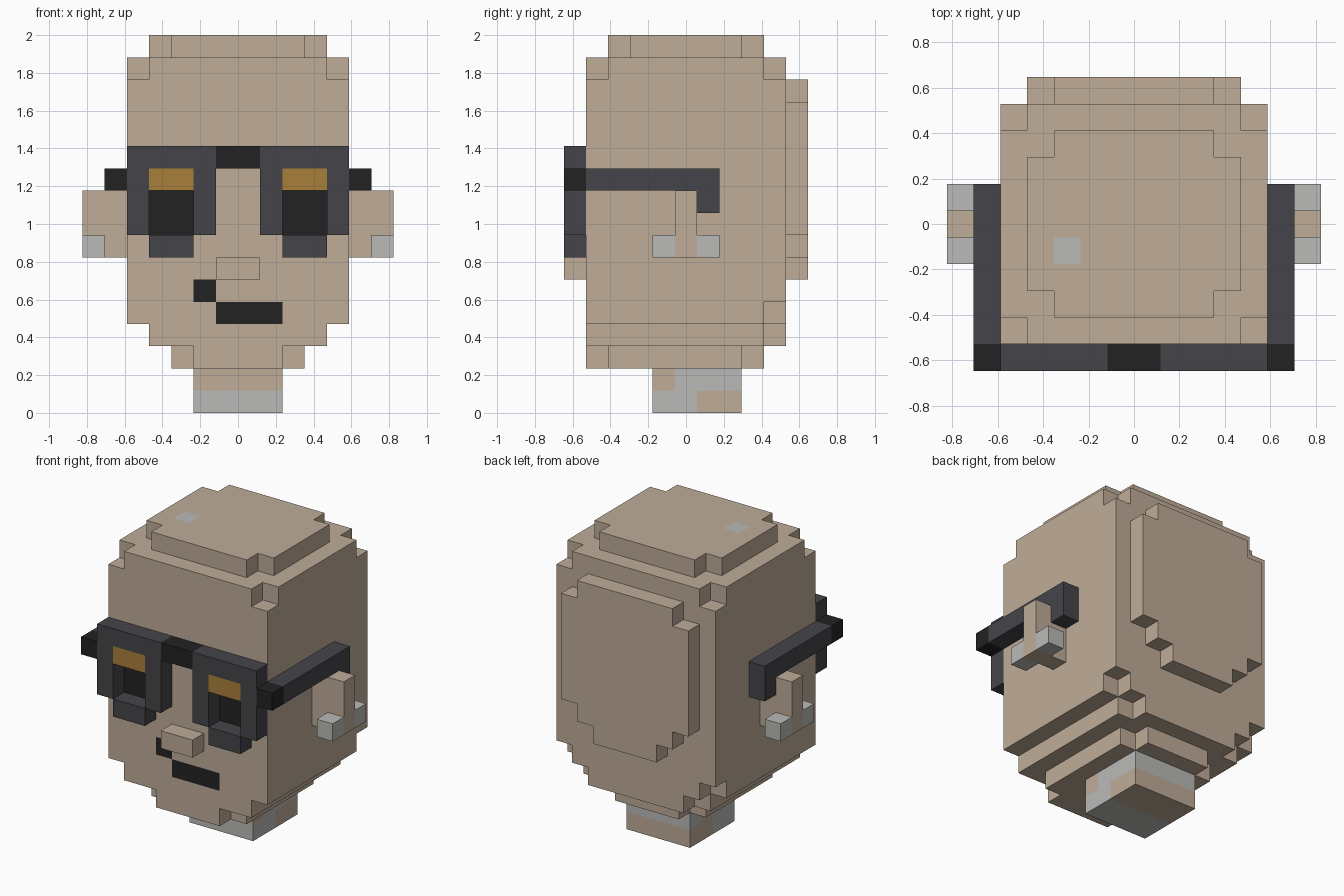
import bpy
import bmesh

U = 2 / 17  # edge length of one block
AXES = [(1, 0, 0), (-1, 0, 0), (0, 1, 0), (0, -1, 0), (0, 0, 1), (0, 0, -1)]
FRONT, LEFT, RIGHT, TOP, BACK, BOTTOM = AXES[3], AXES[0], AXES[1], AXES[4], AXES[2], AXES[5]

cube = bpy.data.objects.get("Cube")
if cube:
    bpy.data.objects.remove(cube, do_unlink=True)


def material(name, rgb):
    linear = [((c / 255 + 0.055) / 1.055) ** 2.4 for c in rgb] + [1]
    mat = bpy.data.materials.new(name)
    mat.use_nodes = True
    mat.diffuse_color = linear
    mat.node_tree.nodes["Principled BSDF"].inputs["Base Color"].default_value = linear
    return mat


SKIN = material("tan skin", (191, 172, 153))
GREY = material("light grey", (186, 186, 184))
FRAME = material("charcoal", (69, 69, 74))
BLACK = material("black", (34, 34, 34))
AMBER = material("amber", (168, 128, 58))


def cells(box):
    """All block positions in a box given as x, y and z ranges."""
    xs, ys, zs = box
    return {(x, y, z) for x in range(*xs) for y in range(*ys) for z in range(*zs)}


def flip(box):
    (a, b), ys, zs = box
    return (-b, -a), ys, zs


def build(name, boxes, base, paint=()):
    """Skin the union of boxes; paint holds (box, material, direction or None)."""
    solid = set().union(*(cells(b) for b in boxes))
    mats = [base]
    rules = []
    for box, mat, side in paint:
        if mat not in mats:
            mats.append(mat)
        rules.append((cells(box), mats.index(mat), side))
    bm = bmesh.new()
    corners = {}

    def vert(p):
        if p not in corners:
            corners[p] = bm.verts.new((p[0] * U, (p[1] - 0.5) * U, p[2] * U))
        return corners[p]

    for c in sorted(solid):
        for d in AXES:
            if tuple(i + j for i, j in zip(c, d)) in solid:
                continue
            axis = [abs(i) for i in d].index(1)
            u, v = (axis + 1) % 3, (axis + 2) % 3
            loop = []
            for du, dv in ((0, 0), (1, 0), (1, 1), (0, 1)):
                p = list(c)
                p[axis] += max(d[axis], 0)
                p[u] += du
                p[v] += dv
                loop.append(vert(tuple(p)))
            face = bm.faces.new(loop if d[axis] > 0 else loop[::-1])
            for region, index, side in rules:
                if c in region and side in (None, d):
                    face.material_index = index
    # Merge the flat block faces into clean panels
    bmesh.ops.dissolve_limit(bm, angle_limit=0.01, verts=bm.verts[:],
                             edges=bm.edges[:], delimit={'MATERIAL'})
    mesh = bpy.data.meshes.new(name)
    bm.to_mesh(mesh)
    bm.free()
    for mat in mats:
        mesh.materials.append(mat)
    obj = bpy.data.objects.new(name, mesh)
    bpy.context.collection.objects.link(obj)
    return obj


def wide(half, ys, zs):
    return (-half, half), ys, zs


# Head: stepped chin, main block, notched crown and rounded back panel
eye = ((2, 4), (-4, -3), (8, 11))
build("head", [
    wide(3, (-3, 3), (2, 3)), wide(2, (-4, 4), (2, 3)),
    wide(4, (-4, 4), (3, 5)), wide(3, (-4, 5), (3, 4)),
    wide(5, (-4, 4), (4, 5)), wide(4, (-4, 5), (4, 5)),
    wide(5, (-4, 5), (5, 15)),
    wide(5, (-3, 4), (15, 16)), wide(4, (-4, 5), (15, 16)),
    wide(4, (-2, 3), (16, 17)), wide(3, (-3, 4), (16, 17)),
    wide(2, (5, 6), (6, 15)), wide(3, (5, 6), (7, 15)), wide(4, (5, 6), (8, 14)),
], SKIN, [
    # eyes, mouth and the pale spot on the crown
    (eye, BLACK, FRONT), (flip(eye), BLACK, FRONT),
    (((-2, -1), (-4, -3), (5, 6)), BLACK, FRONT),
    (((-1, 2), (-4, -3), (4, 5)), BLACK, FRONT),
    (((-3, -2), (-1, 0), (16, 17)), GREY, TOP),
])

# Nose
build("nose", [wide(1, (-5, -4), (6, 7))], SKIN)

# Neck with pale patches
build("neck", [wide(2, (-1, 3), (0, 2))], SKIN, [
    (wide(2, (-1, 3), (0, 1)), GREY, FRONT),
    (wide(2, (-1, 1), (0, 1)), GREY, BOTTOM),
    (wide(2, (-1, 1), (0, 1)), GREY, LEFT),
    (wide(2, (0, 3), (1, 2)), GREY, LEFT),
    (wide(2, (-1, 1), (0, 2)), GREY, RIGHT),
    (wide(2, (2, 3), (1, 2)), GREY, RIGHT),
    (wide(2, (-1, 3), (1, 2)), GREY, BACK),
])

# Spectacle front: two rims with open lenses, tinted tops and a dark bridge
rim = [((1, 2), (-5, -4), (8, 12)), ((4, 5), (-5, -4), (8, 12)),
       ((2, 4), (-5, -4), (10, 12)), ((2, 4), (-5, -4), (7, 8))]
tint = ((2, 4), (-5, -4), (10, 11))
bridge = wide(1, (-5, -4), (11, 12))
build("spectacle_front", rim + [flip(b) for b in rim] + [bridge], FRAME,
      [(tint, AMBER, None), (flip(tint), AMBER, None), (bridge, BLACK, None)])

# Spectacle arms and ears on both sides
hinge = ((5, 6), (-5, -4), (10, 11))
arm = [((5, 6), (-5, 2), (10, 11)), ((5, 6), (1, 2), (9, 10))]
ear = ((5, 7), (0, 1), (7, 10))
studs = [((6, 7), (-1, 0), (7, 8)), ((6, 7), (1, 2), (7, 8))]
for side, turn in (("left", lambda b: b), ("right", flip)):
    build(side + "_arm", [turn(b) for b in arm], FRAME, [(turn(hinge), BLACK, None)])
    build(side + "_ear", [turn(ear)], SKIN)
    build(side + "_ear_studs", [turn(b) for b in studs], GREY)
